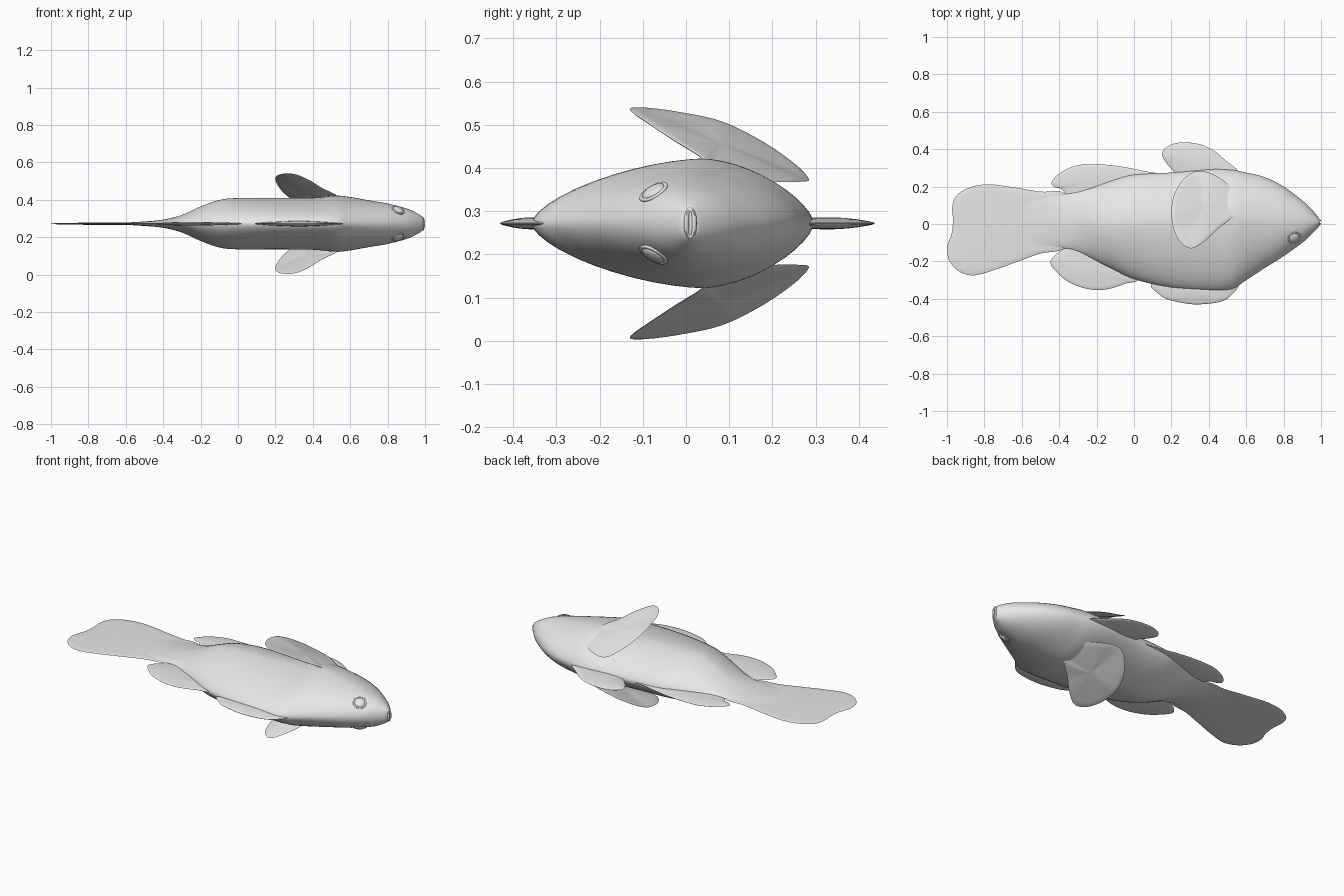
import bpy, bmesh, math
from mathutils import Vector
from mathutils.bvhtree import BVHTree

if "Cube" in bpy.data.objects:
    bpy.data.objects.remove(bpy.data.objects["Cube"])

MID = 0.272  # height of the fish's symmetry plane
grey = bpy.data.materials.new("plain_grey")
grey.diffuse_color = (0.8, 0.8, 0.8, 1)
grey.use_nodes = True
grey.node_tree.nodes["Principled BSDF"].inputs["Base Color"].default_value = grey.diffuse_color


def spline(pts, steps, closed):
    """Smooth Catmull-Rom samples through points of any dimension."""
    n, out = len(pts), []
    pick = (lambda i: pts[i % n]) if closed else (lambda i: pts[max(0, min(n - 1, i))])
    for i in range(n if closed else n - 1):
        a, b, c, d = (pick(i + k) for k in (-1, 0, 1, 2))
        for k in range(steps):
            t = k / steps
            out.append([0.5 * (2 * q + (r - p) * t + (2 * p - 5 * q + 4 * r - s) * t * t
                        + (3 * q - p - 3 * r + s) * t ** 3) for p, q, r, s in zip(a, b, c, d)])
    if not closed:
        out.append(list(pts[-1]))
    return out


def finish(bm, name):
    bmesh.ops.recalc_face_normals(bm, faces=bm.faces[:])
    me = bpy.data.meshes.new(name)
    bm.to_mesh(me)
    bm.free()
    me.materials.append(grey)
    ob = bpy.data.objects.new(name, me)
    bpy.context.collection.objects.link(ob)
    return ob


def bridge(bm, r0, r1):
    n = len(r0)
    for i in range(n):
        bm.faces.new((r0[i], r0[(i + 1) % n], r1[(i + 1) % n], r1[i]))


def fin(name, outline, thick, steps=6):
    """Thin lens-section blade filling a closed 3D outline."""
    edge = [Vector(p) for p in spline(outline, steps, True)]
    mid = sum(edge, Vector()) / len(edge)
    nrm = sum(((edge[i - 1] - mid).cross(edge[i] - mid) for i in range(len(edge))), Vector()).normalized()
    bm = bmesh.new()
    rim = [bm.verts.new(p) for p in edge]
    for side in (1, -1):
        last = rim
        for f in (0.97, 0.85, 0.65, 0.4, 0.2):
            off = nrm * side * (0.002 + thick * (1 - f * f))
            ring = [bm.verts.new(mid.lerp(p, f) + off) for p in edge]
            bridge(bm, last, ring)
            last = ring
        tip = bm.verts.new(mid + nrm * side * (0.002 + thick))
        for i in range(len(last)):
            bm.faces.new((last[i - 1], last[i], tip))
    return finish(bm, name)


def flat_fin(name, pts, thick):
    return fin(name, [(x, y, MID) for x, y in pts], thick)


# Body: x, upper edge, lower edge, half thickness, ridge line, section power
stations = [
    (-0.66, 0.12, -0.12, 0.003, 0.01, 1.6),
    (-0.50, 0.145, -0.125, 0.012, 0.01, 1.6),
    (-0.40, 0.155, -0.125, 0.022, 0.01, 1.6),
    (-0.30, 0.175, -0.15, 0.047, 0.01, 1.6),
    (-0.20, 0.205, -0.20, 0.092, 0.0, 1.6),
    (-0.10, 0.24, -0.25, 0.127, 0.0, 1.6),
    (0.00, 0.265, -0.295, 0.137, 0.0, 1.6),
    (0.20, 0.275, -0.342, 0.137, 0.01, 1.6),
    (0.40, 0.295, -0.357, 0.139, 0.03, 1.6),
    (0.52, 0.290, -0.350, 0.150, 0.04, 1.6),
    (0.60, 0.275, -0.300, 0.143, 0.03, 1.65),
    (0.70, 0.250, -0.235, 0.125, 0.02, 1.75),
    (0.80, 0.200, -0.172, 0.108, 0.01, 1.8),
    (0.90, 0.125, -0.100, 0.082, 0.005, 1.9),
    (0.95, 0.078, -0.055, 0.060, 0.007, 2.0),
    (0.985, 0.036, -0.018, 0.038, 0.010, 2.0),
    (0.993, 0.020, -0.002, 0.024, 0.010, 2.0)]


def power(v, e):
    return math.copysign(abs(v) ** e, v)


bm = bmesh.new()
rings = []
for x, up, low, half, ridge, n in spline(stations, 5, False):
    ring = []
    for i in range(48):
        a = 2 * math.pi * i / 48
        c, s = power(math.cos(a), 2 / n), power(math.sin(a), 2 / n)
        y = ridge + c * ((up - ridge) if c > 0 else (ridge - low))
        ring.append(bm.verts.new((x, y, MID + s * half)))
    rings.append(ring)
for r0, r1 in zip(rings, rings[1:]):
    bridge(bm, r0, r1)
bm.faces.new(rings[0])
bm.faces.new(rings[-1])
bmesh.ops.recalc_face_normals(bm, faces=bm.faces[:])
tree = BVHTree.FromBMesh(bm)
finish(bm, "body")

# Tail fin
flat_fin("tail_fin", [
    (-0.37, 0.162), (-0.50, 0.173), (-0.65, 0.197), (-0.78, 0.212), (-0.88, 0.195),
    (-0.95, 0.15), (-0.972, 0.09), (-0.968, 0.02), (-0.975, -0.05), (-0.998, -0.12),
    (-0.99, -0.19), (-0.94, -0.25), (-0.86, -0.275), (-0.75, -0.247), (-0.60, -0.193),
    (-0.50, -0.158), (-0.37, -0.128), (-0.32, 0.0)], 0.004)

# Fins along the two body edges
flat_fin("front_upper_fin", [
    (0.56, 0.275), (0.49, 0.34), (0.43, 0.39), (0.35, 0.427), (0.25, 0.436), (0.18, 0.415),
    (0.15, 0.375), (0.17, 0.33), (0.21, 0.285), (0.25, 0.24), (0.35, 0.2), (0.5, 0.22)], 0.012)
flat_fin("rear_upper_fin", [
    (0.22, 0.262), (0.10, 0.275), (0.0, 0.295), (-0.10, 0.312), (-0.20, 0.319), (-0.30, 0.314),
    (-0.39, 0.277), (-0.44, 0.225), (-0.425, 0.198), (-0.39, 0.188), (-0.365, 0.16),
    (-0.32, 0.12), (-0.15, 0.15), (0.1, 0.19)], 0.008)
flat_fin("front_lower_fin", [
    (0.56, -0.32), (0.525, -0.375), (0.48, -0.41), (0.40, -0.426), (0.30, -0.428), (0.18, -0.403),
    (0.12, -0.365), (0.09, -0.325), (0.15, -0.28), (0.3, -0.27), (0.48, -0.28)], 0.012)
flat_fin("rear_lower_fin", [
    (0.02, -0.29), (-0.05, -0.32), (-0.15, -0.35), (-0.25, -0.347), (-0.35, -0.31), (-0.42, -0.25),
    (-0.447, -0.205), (-0.42, -0.165), (-0.37, -0.13), (-0.30, -0.09), (-0.1, -0.16)], 0.008)

# Paired side fins sweeping outward and back
side_outline = [
    (0.56, 0.06, 0.40), (0.52, 0.03, 0.428), (0.45, -0.025, 0.462), (0.38, -0.09, 0.505),
    (0.31, -0.13, 0.535), (0.25, -0.10, 0.54), (0.21, -0.02, 0.53), (0.20, 0.08, 0.508),
    (0.22, 0.17, 0.465), (0.27, 0.245, 0.415), (0.34, 0.284, 0.375), (0.43, 0.262, 0.368),
    (0.51, 0.205, 0.368), (0.56, 0.14, 0.375)]
for side, label in ((1, "top"), (-1, "bottom")):
    fin("side_fin_" + label, [(x, y, MID + side * (z - MID)) for x, y, z in side_outline], 0.007)

    # Eye: flattened ball with a thin lid ring, set into the head
    hit, nrm, _, _ = tree.ray_cast(Vector((0.857, -0.075, MID + side)), Vector((0, 0, -side)))
    rot = nrm.to_track_quat('Z', 'Y')
    bpy.ops.mesh.primitive_uv_sphere_add(segments=24, ring_count=12, radius=0.029, location=hit)
    eye = bpy.context.object
    eye.name = "eye_" + label
    bpy.ops.mesh.primitive_torus_add(major_radius=0.032, minor_radius=0.005, major_segments=28,
                                     minor_segments=8, location=hit)
    lid = bpy.context.object
    lid.name = "eyelid_" + label
    for ob, flat in ((eye, 0.4), (lid, 0.8)):
        ob.rotation_mode = 'QUATERNION'
        ob.rotation_quaternion = rot
        ob.scale = (1, 1, flat)
        ob.data.materials.append(grey)

# Lips: narrow rounded loop around the mouth slit
bm = bmesh.new()
loops = []
for i in range(32):
    a = 2 * math.pi * i / 32
    cy, cz = math.cos(a), power(math.sin(a), 0.8)
    loops.append([bm.verts.new((0.991 - 0.006 * cz * cz + 0.009 * math.sin(b),
                                0.010 + cy * (0.009 + 0.006 * math.cos(b)),
                                MID + cz * (0.031 + 0.006 * math.cos(b))))
                  for b in (2 * math.pi * k / 10 for k in range(10))])
for i in range(32):
    bridge(bm, loops[i - 1], loops[i])
finish(bm, "lips")

# Smooth shading everywhere, keeping the thin fin rims crisp
bpy.ops.object.select_all(action='SELECT')
bpy.context.view_layer.objects.active = bpy.data.objects["body"]
bpy.ops.object.shade_smooth_by_angle(angle=math.radians(50))
